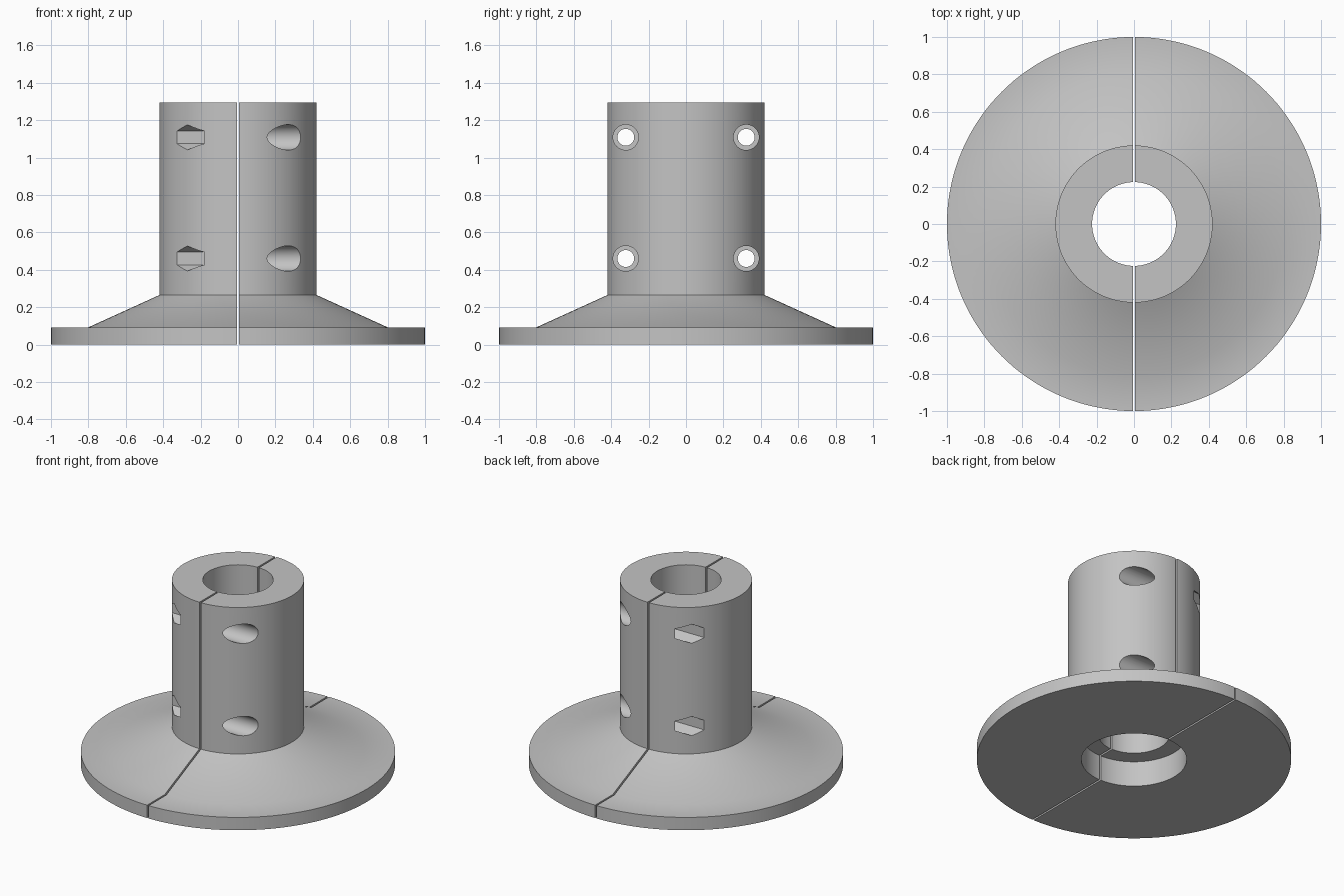
import bpy, bmesh
from math import radians, pi
from mathutils import Matrix, Vector

if "Cube" in bpy.data.objects:
    bpy.data.objects.remove(bpy.data.objects["Cube"])

GAP = 0.006          # half the width of the slit
BOLT_Y, BOLT_Z = 0.322, (0.46, 1.108)
POCKET_FLOOR = 0.06  # distance of pocket floor from the slit plane

grey = bpy.data.materials.new("light_grey")
grey.use_nodes = True
grey.diffuse_color = (0.55, 0.55, 0.55, 1)
grey.node_tree.nodes["Principled BSDF"].inputs["Base Color"].default_value = grey.diffuse_color

# Radius and height around the wall section: flange, cone, sleeve, bore, recess
PROFILE = [(0.335, 0), (1, 0), (1, 0.09), (0.805, 0.09), (0.42, 0.265),
           (0.42, 1.293), (0.224, 1.293), (0.224, 0.178), (0.335, 0.178)]


def add_object(name, bm):
    bmesh.ops.recalc_face_normals(bm, faces=bm.faces)
    mesh = bpy.data.meshes.new(name)
    bm.to_mesh(mesh)
    bm.free()
    obj = bpy.data.objects.new(name, mesh)
    mesh.materials.append(grey)
    bpy.context.collection.objects.link(obj)
    return obj


def half_collar(name, side):
    """Revolve the section, then keep one side of the slit."""
    bm = bmesh.new()
    verts = [bm.verts.new((r, 0, z)) for r, z in PROFILE]
    edges = [bm.edges.new((a, b)) for a, b in zip(verts, verts[1:] + verts[:1])]
    bmesh.ops.spin(bm, geom=verts + edges, cent=(0, 0, 0), axis=(0, 0, 1),
                   angle=2 * pi, steps=144, use_duplicate=False)
    bmesh.ops.remove_doubles(bm, verts=bm.verts, dist=0.0001)
    bmesh.ops.bisect_plane(bm, geom=bm.verts[:] + bm.edges[:] + bm.faces[:],
                           plane_co=(side * GAP, 0, 0), plane_no=(side, 0, 0),
                           clear_inner=True)
    bmesh.ops.holes_fill(bm, edges=[e for e in bm.edges if e.is_boundary], sides=0)
    return add_object(name, bm)


def bolt_cutter(name, side, radius, sides, start):
    """Four prisms along x, from the given depth out past the sleeve."""
    bm = bmesh.new()
    end = 0.6
    turn = Matrix.Rotation(radians(90), 4, "Y") @ Matrix.Rotation(radians(30), 4, "Z")
    for y in (-BOLT_Y, BOLT_Y):
        for z in BOLT_Z:
            place = Matrix.Translation(Vector((side * (start + end) / 2, y, z)))
            bmesh.ops.create_cone(bm, cap_ends=True, segments=sides, radius1=radius,
                                  radius2=radius, depth=end - start, matrix=place @ turn)
    cutter = add_object(name, bm)
    cutter.hide_render = True
    return cutter


def cut(obj, cutter):
    mod = obj.modifiers.new(cutter.name, "BOOLEAN")
    mod.operation = "DIFFERENCE"
    mod.solver = "EXACT"
    mod.object = cutter
    bpy.ops.object.select_all(action="DESELECT")
    obj.select_set(True)
    bpy.context.view_layer.objects.active = obj
    bpy.ops.object.modifier_apply(modifier=mod.name)
    bpy.data.objects.remove(cutter)


# Round bolt head pockets on one half, hexagonal nut pockets on the other
for name, side, radius, sides in (("bolt_head_half", 1, 0.068, 48),
                                  ("nut_half", -1, 0.067, 6)):
    half = half_collar(name, side)
    cut(half, bolt_cutter("pocket_cutter", side, radius, sides, POCKET_FLOOR))
    cut(half, bolt_cutter("bolt_hole_cutter", side, 0.045, 48, -0.05))
    bpy.ops.object.shade_smooth_by_angle(angle=radians(30))
